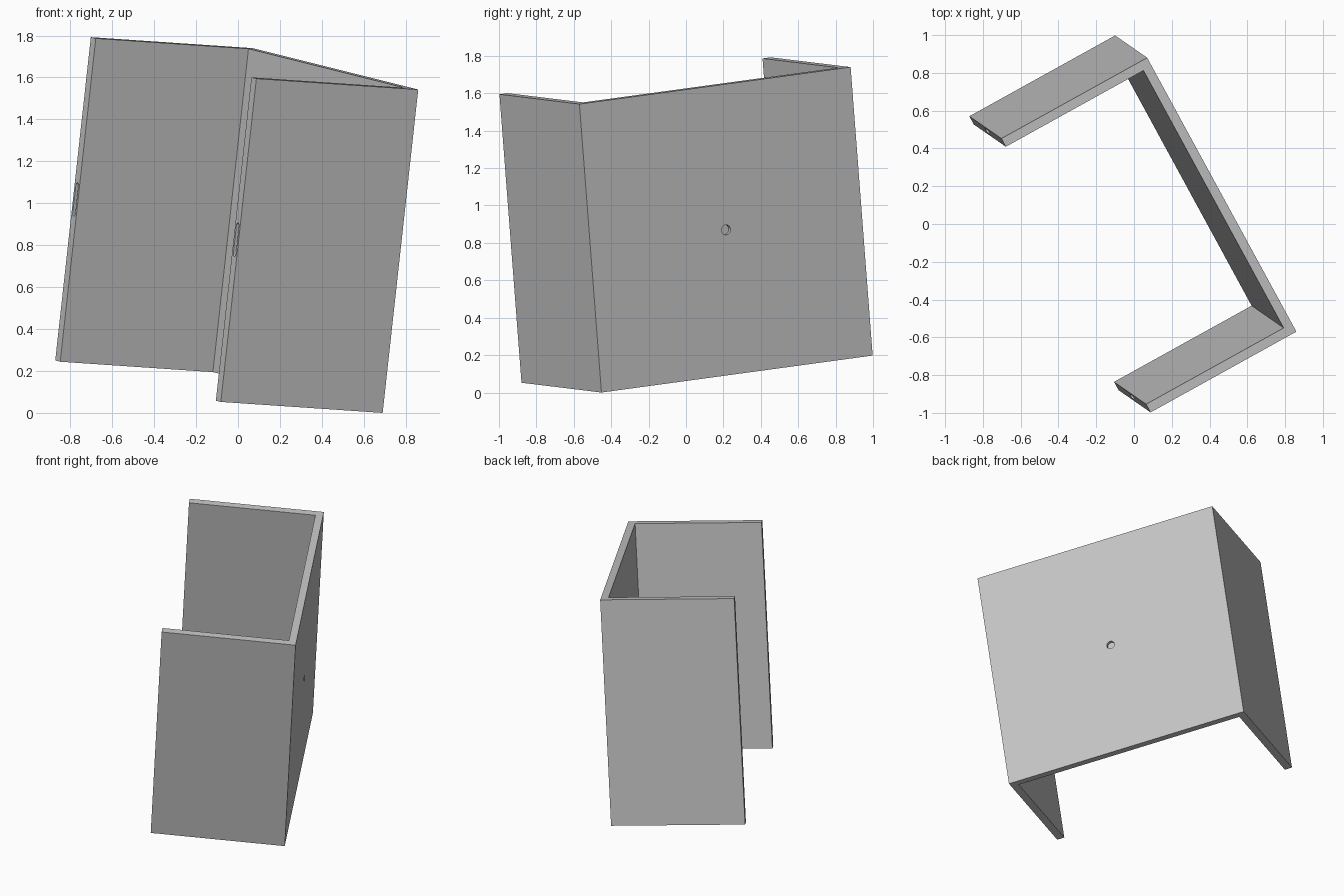
import bpy, bmesh, math
from mathutils import Matrix, Vector

cube = bpy.data.objects.get("Cube")
if cube:
    bpy.data.objects.remove(cube, do_unlink=True)

FLANGE, WIDTH, HEIGHT, T = 0.884, 1.663, 1.556, 0.05

# Plain grey material
grey = bpy.data.materials.new("plain grey")
grey.use_nodes = True
colour = (0.55, 0.55, 0.55, 1)
grey.diffuse_color = colour
grey.node_tree.nodes["Principled BSDF"].inputs["Base Color"].default_value = colour


def prism(name, points, direction):
    """Extrude a closed outline along a direction."""
    bm = bmesh.new()
    face = bm.faces.new([bm.verts.new(p) for p in points])
    out = bmesh.ops.extrude_face_region(bm, geom=[face])
    moved = [v for v in out["geom"] if isinstance(v, bmesh.types.BMVert)]
    bmesh.ops.translate(bm, verts=moved, vec=direction)
    bmesh.ops.recalc_face_normals(bm, faces=bm.faces)
    mesh = bpy.data.meshes.new(name)
    bm.to_mesh(mesh)
    bm.free()
    obj = bpy.data.objects.new(name, mesh)
    bpy.context.collection.objects.link(obj)
    obj.data.materials.append(grey)
    return obj


def recess(target, centre, radius, half_length, depth):
    """Cut a round or slot-shaped pocket whose axis is x."""
    points = []
    for i in range(24):
        a = math.tau * (i + 0.5) / 24
        shift = math.copysign(half_length, math.sin(a))
        points.append(Vector(centre) + Vector((-depth, radius * math.cos(a),
                                               radius * math.sin(a) + shift)))
    cutter = prism("pocket_cutter", points, (depth * 2, 0, 0))
    cutter.hide_render = True
    mod = target.modifiers.new("pocket", "BOOLEAN")
    mod.operation, mod.solver, mod.object = "DIFFERENCE", "EXACT", cutter
    bpy.context.view_layer.objects.active = target
    bpy.ops.object.modifier_apply(modifier=mod.name)
    bpy.data.objects.remove(cutter, do_unlink=True)


# U-shaped channel: a wide web with two flanges
outline = [(0, 0, 0), (0, WIDTH, 0), (-FLANGE, WIDTH, 0), (-FLANGE, WIDTH - T, 0),
           (-T, WIDTH - T, 0), (-T, T, 0), (-FLANGE, T, 0), (-FLANGE, 0, 0)]
channel = prism("channel_bracket", outline, (0, 0, HEIGHT))

# Round pocket in the web, slots in the flange ends
recess(channel, (0, WIDTH / 2, HEIGHT / 2), 0.027, 0, 0.02)
for y in (T / 2, WIDTH - T / 2):
    recess(channel, (-FLANGE, y, HEIGHT / 2), 0.0125, 0.068, 0.03)

# Tilt the channel into its resting pose
up = Vector((0.17, -0.118, 1.545)).normalized()
across = Vector((-0.79, 1.45, 0.195))
across = (across - up * across.dot(up)).normalized()
pose = Matrix((across.cross(up), across, up)).transposed().to_4x4()
pose.translation = (0.69, -0.452, 0)
channel.matrix_world = pose
